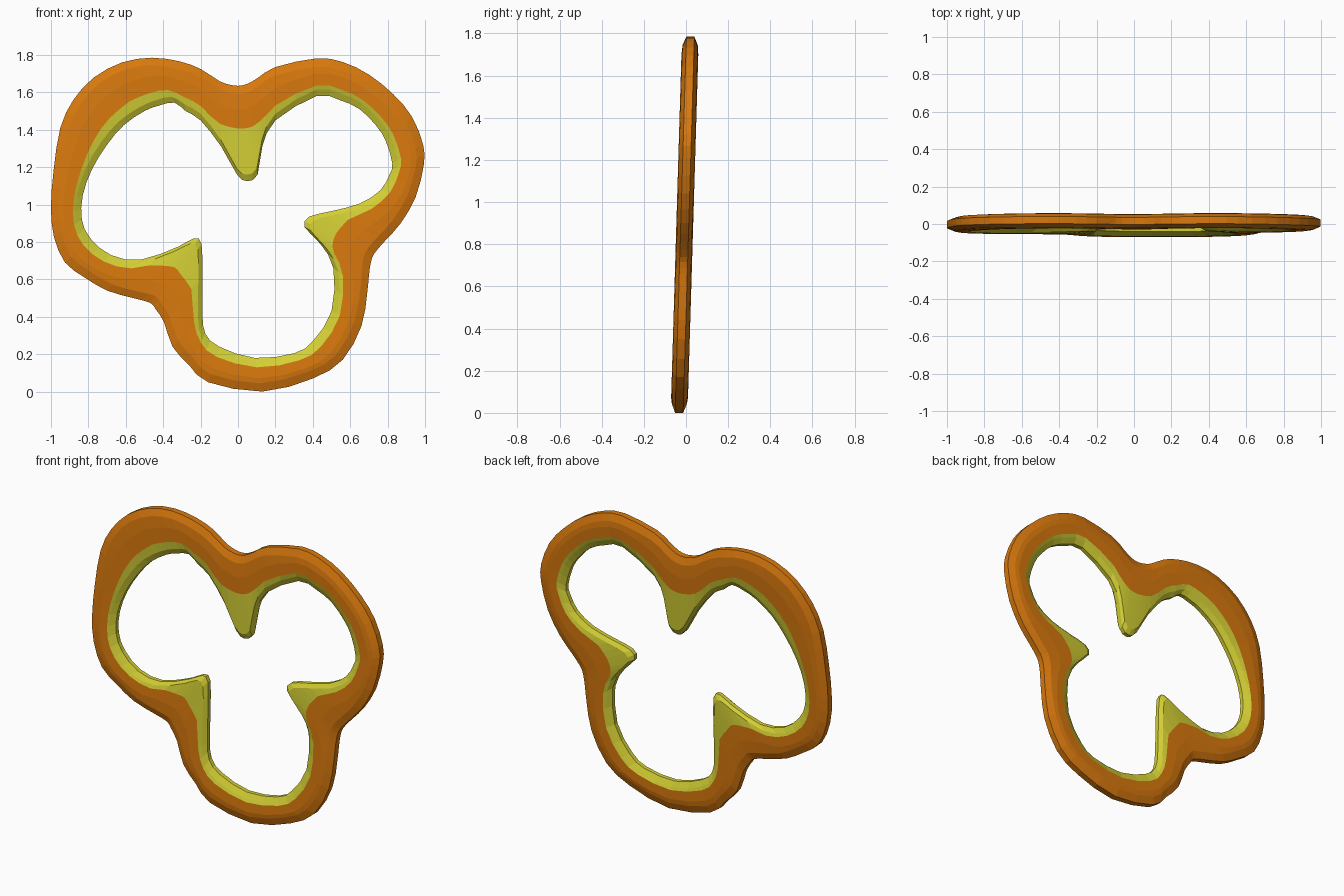
import bpy, bmesh
from mathutils import Vector

# Matching stations around the slice (x, z), clockwise from the top notch
OUTER = [(0, 1.645), (.05, 1.655), (.11, 1.69), (.20, 1.745), (.42, 1.792), (.56, 1.772),
         (.70, 1.705), (.83, 1.60), (.93, 1.48), (.99, 1.33), (.993, 1.22), (.95, 1.05),
         (.87, .91), (.79, .82), (.73, .75), (.71, .70), (.70, .63), (.69, .53),
         (.66, .36), (.56, .18), (.40, .08), (.13, .01), (-.16, .06), (-.26, .15),
         (-.35, .25), (-.395, .38), (-.44, .45), (-.47, .485), (-.56, .51), (-.70, .55),
         (-.82, .62), (-.925, .70), (-.985, .84), (-1, 1.0), (-.985, 1.2), (-.95, 1.42),
         (-.88, 1.57), (-.77, 1.69), (-.62, 1.77), (-.46, 1.795), (-.31, 1.775),
         (-.20, 1.735), (-.10, 1.67), (-.04, 1.65)]
INNER = [(.05, 1.135), (.105, 1.17), (.13, 1.32), (.20, 1.46), (.42, 1.59), (.54, 1.57),
         (.65, 1.52), (.74, 1.43), (.79, 1.35), (.825, 1.23), (.81, 1.17), (.76, 1.085),
         (.65, 1.015), (.50, .975), (.38, .945), (.355, .89), (.44, .80), (.51, .67),
         (.50, .44), (.40, .28), (.30, .215), (.09, .19), (-.10, .25), (-.175, .32),
         (-.19, .43), (-.19, .63), (-.195, .80), (-.235, .83), (-.32, .785), (-.52, .715),
         (-.68, .74), (-.79, .83), (-.835, .93), (-.83, 1.06), (-.78, 1.2), (-.70, 1.33),
         (-.61, 1.435), (-.50, 1.51), (-.42, 1.54), (-.34, 1.555), (-.28, 1.51),
         (-.20, 1.46), (-.09, 1.32), (-.005, 1.17)]


def smooth(points):
    """Closed loop with one rounded midpoint between neighbours."""
    p = [Vector(q) for q in points]
    n, out = len(p), []
    for i in range(n):
        a, b, c, d = p[i - 1], p[i], p[(i + 1) % n], p[(i + 2) % n]
        out += [b, (9 * (b + c) - a - d) / 16]
    return out


def material(name, rgb):
    m = bpy.data.materials.new(name)
    m.diffuse_color = (*rgb, 1)
    return m


# Pepper ring: an oval wall section swept around the lobes
bm = bmesh.new()
rings = []
for o, i in zip(smooth(OUTER), smooth(INNER)):
    width = (i - o).length
    seam = min(.72 * width, .23)            # skin colour ends here
    half = [(0, .019), (.045, .036), (.55 * seam, .040), (seam, .038),
            (max(width - .035, seam + .005), .031), (width, .013)]
    section = [(d, -h) for d, h in half] + [(d, h) for d, h in reversed(half)]
    ring = []
    for d, h in section:
        p = o.lerp(i, d / width)
        lean = -.033 + .030 * p.y           # slice tips back slightly
        ring.append(bm.verts.new((p.x, lean + h, p.y)))
    rings.append(ring)

for k, ring in enumerate(rings):
    nxt = rings[(k + 1) % len(rings)]
    for j in range(12):
        m = (j + 1) % 12
        f = bm.faces.new((ring[j], ring[m], nxt[m], nxt[j]))
        f.material_index = 1 if 3 <= j <= 7 else 0   # inner wall and ribs
bmesh.ops.recalc_face_normals(bm, faces=bm.faces)

# Stand on the ground
low = min(v.co.z for v in bm.verts)
bmesh.ops.translate(bm, verts=bm.verts, vec=(0, 0, -low))

mesh = bpy.data.meshes.new("pepper_slice")
bm.to_mesh(mesh)
bm.free()
mesh.materials.append(material("orange skin", (.69, .19, .004)))
mesh.materials.append(material("yellow flesh", (.65, .62, .035)))
slice_obj = bpy.data.objects.new("pepper_slice", mesh)
bpy.context.collection.objects.link(slice_obj)
